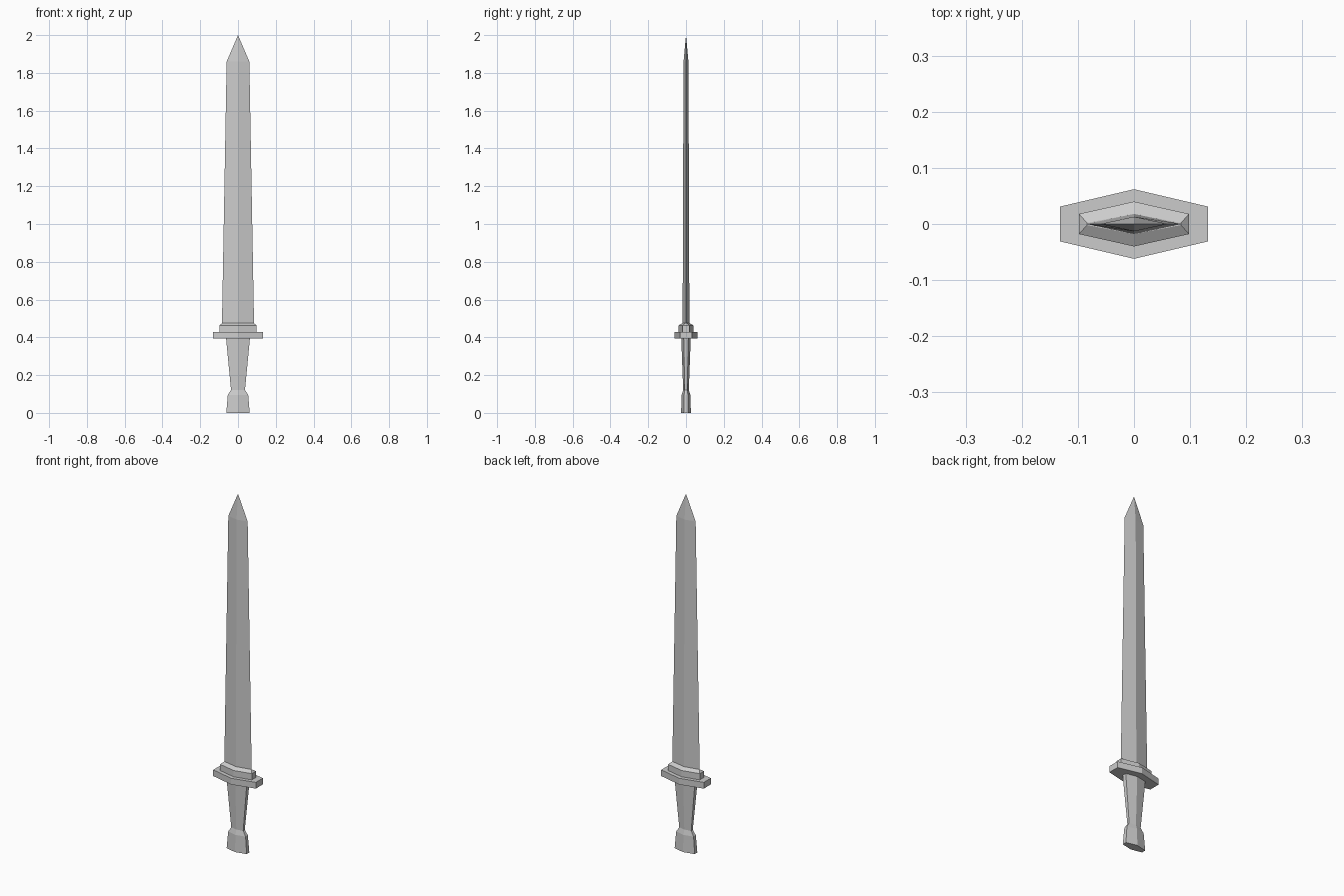
import bpy, bmesh

if "Cube" in bpy.data.objects:
    bpy.data.objects.remove(bpy.data.objects["Cube"])


def loft(name, rings):
    """Stack elongated hexagon sections: (z, half_width, centre_depth, side_depth)."""
    bm = bmesh.new()
    loops = []
    for z, w, c, s in rings:
        if w == 0:
            pts = [(0, 0)]
        elif s == 0:
            pts = [(w, 0), (0, c), (-w, 0), (0, -c)]
        else:
            pts = [(w, -s), (w, s), (0, c), (-w, s), (-w, -s), (0, -c)]
        loops.append([bm.verts.new((x, y, z)) for x, y in pts])
    for a, b in zip(loops, loops[1:]):
        n = len(a)
        for i in range(n):
            j = (i + 1) % n
            if len(b) == 1:
                bm.faces.new((a[i], a[j], b[0]))
            else:
                bm.faces.new((a[i], a[j], b[j], b[i]))
    for end in (loops[0], loops[-1]):
        if len(end) > 2:
            bm.faces.new(end)
    bmesh.ops.recalc_face_normals(bm, faces=bm.faces)
    mesh = bpy.data.meshes.new(name)
    bm.to_mesh(mesh)
    bm.free()
    obj = bpy.data.objects.new(name, mesh)
    bpy.context.collection.objects.link(obj)
    return obj


# Diamond-section blade tapering to a point
loft("blade", [(0.465, 0.085, 0.018, 0), (1.86, 0.06, 0.013, 0), (2.0, 0, 0, 0)])

# Collar with a sloped top, seated on the guard
loft("collar", [(0.428, 0.098, 0.04, 0.018), (0.463, 0.098, 0.04, 0.018),
                (0.476, 0.084, 0.018, 0.002)])

# Wide hexagonal guard
loft("guard", [(0.393, 0.132, 0.062, 0.031), (0.428, 0.132, 0.062, 0.031)])

# Tapered grip flaring into the pommel
loft("grip", [(0, 0.062, 0.026, 0.012), (0.095, 0.054, 0.023, 0.01),
              (0.122, 0.037, 0.015, 0.007), (0.393, 0.063, 0.025, 0.012)])
